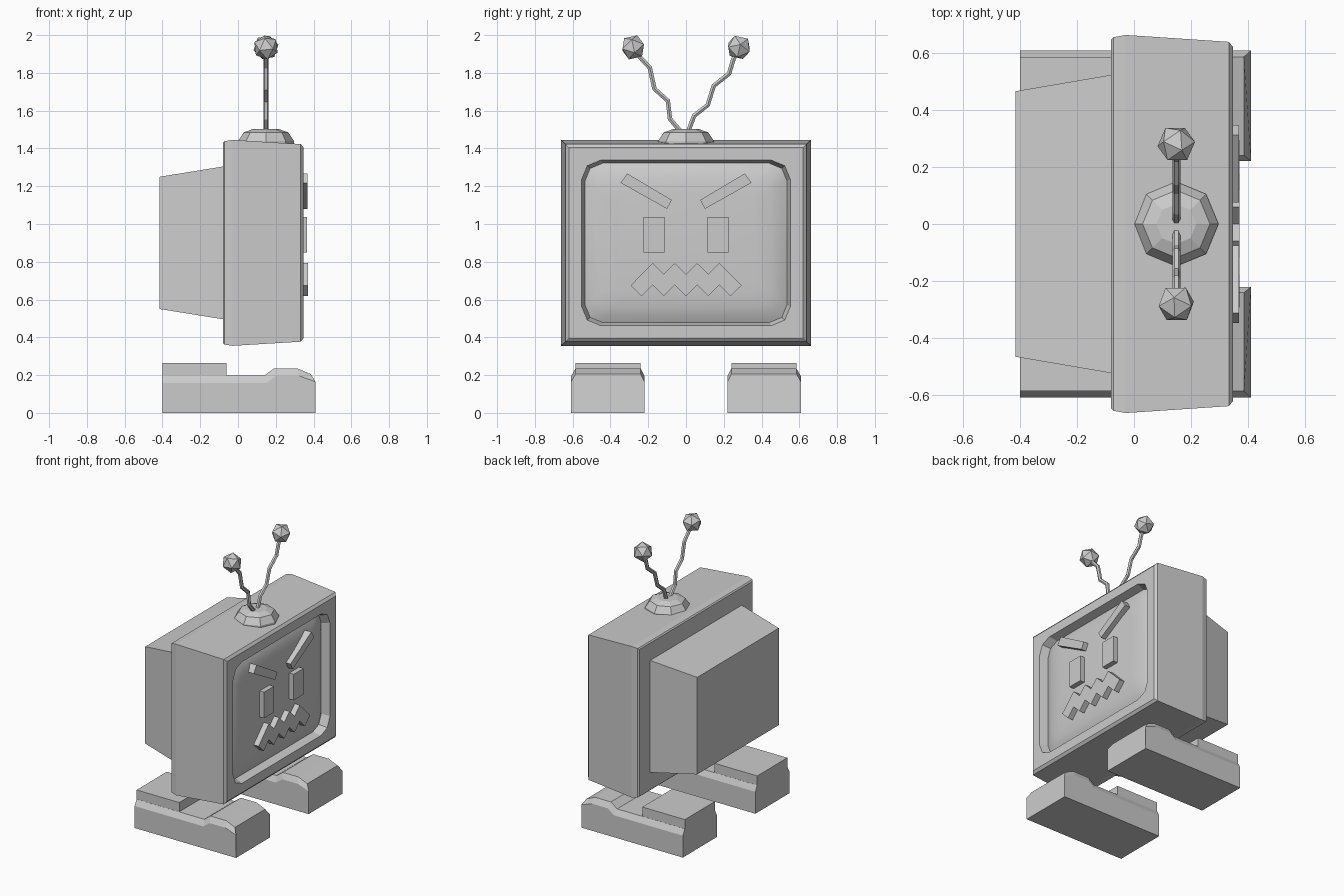
import bpy, bmesh, math
from mathutils import Vector, Euler

if "Cube" in bpy.data.objects:
    bpy.data.objects.remove(bpy.data.objects["Cube"])

grey = bpy.data.materials.new("light grey")
grey.diffuse_color = (0.6, 0.6, 0.6, 1)
grey.use_nodes = True
grey.node_tree.nodes["Principled BSDF"].inputs["Base Color"].default_value = grey.diffuse_color


def finish(name, bm, smooth=False):
    bmesh.ops.recalc_face_normals(bm, faces=bm.faces)
    mesh = bpy.data.meshes.new(name)
    bm.to_mesh(mesh)
    bm.free()
    mesh.materials.append(grey)
    obj = bpy.data.objects.new(name, mesh)
    bpy.context.collection.objects.link(obj)
    if smooth:
        bpy.context.view_layer.objects.active = obj
        obj.select_set(True)
        bpy.ops.object.shade_smooth_by_angle(angle=math.radians(35))
        obj.select_set(False)
    return obj


def loft(name, rings, cap_start=True, cap_end=True, smooth=False):
    """Skin a list of equally long closed rings."""
    bm = bmesh.new()
    loops = [[bm.verts.new(p) for p in ring] for ring in rings]
    n = len(loops[0])
    for a, b in zip(loops, loops[1:]):
        for i in range(n):
            j = (i + 1) % n
            bm.faces.new((a[i], a[j], b[j], b[i]))
    if cap_start:
        bm.faces.new(loops[0])
    if cap_end:
        bm.faces.new(loops[-1])
    return finish(name, bm, smooth)


CZ = 0.9  # height of the set's centre


def rect(x, hy, hz):
    return [(x, sy * hy, CZ + sz * hz) for sy, sz in ((-1, -1), (1, -1), (1, 1), (-1, 1))]


def rounded(x, hy, hz, r):
    """Rectangle with three points on every corner."""
    pts = []
    for k, (sy, sz) in enumerate(((1, 1), (-1, 1), (-1, -1), (1, -1))):
        for t in range(3):
            a = math.radians(90 * k + 45 * t)
            pts.append((x, sy * (hy - r) + r * math.cos(a), CZ + sz * (hz - r) + r * math.sin(a)))
    return pts


# Cabinet shell, open at the front
loft("cabinet", [rect(-0.08, 0.645, 0.53), rect(-0.072, 0.654, 0.538), rect(-0.03, 0.662, 0.545),
                 rect(0.332, 0.638, 0.523), rect(0.347, 0.62, 0.505)], cap_end=False)

# Front bezel between the rectangular edge and the rounded opening
bm = bmesh.new()
outer = [bm.verts.new(p) for p in rect(0.347, 0.62, 0.505)]
outer = [outer[2], outer[3], outer[0], outer[1]]
inner = [bm.verts.new(p) for p in rounded(0.347, 0.552, 0.438, 0.1)]
for k in range(4):
    c = inner[3 * k:3 * k + 3]
    bm.faces.new((outer[k], c[0], c[1]))
    bm.faces.new((outer[k], c[1], c[2]))
    bm.faces.new((outer[k], c[2], inner[(3 * k + 3) % 12], outer[(k + 1) % 4]))
finish("bezel", bm)

# Recess wall and bulging screen
loft("recess_wall", [rounded(0.347, 0.552, 0.438, 0.1), rounded(0.29, 0.535, 0.422, 0.095)],
     cap_start=False, cap_end=False)
loft("screen", [rounded(0.29, 0.535, 0.422, 0.095), rounded(0.309, 0.50, 0.387, 0.085),
                rounded(0.322, 0.455, 0.34, 0.075), rounded(0.33, 0.38, 0.27, 0.06)],
     cap_start=False, smooth=True)

# Tapered tube housing at the back
loft("rear_housing", [rect(-0.415, 0.465, 0.35), rect(-0.075, 0.523, 0.405)])


# Raised face pieces on the screen
def plate(name, outline, front):
    loft(name, [[(x, y, z) for y, z in outline] for x in (0.315, front)])


brow = [(0.312, 1.268), (0.346, 1.218), (0.10, 1.08), (0.075, 1.127)]
eye = [(0.113, 0.85), (0.225, 0.85), (0.225, 1.038), (0.113, 1.038)]
for side, s in (("left", 1), ("right", -1)):
    plate(side + "_brow", [(s * y, z) for y, z in brow], 0.367)
    plate(side + "_eye", [(s * y, z) for y, z in eye], 0.366)

# Zigzag mouth: upper edge left to right, then lower edge back
step = 0.0587
upper = [(-0.293, 0.675)] + [(step * k, 0.735 if k % 2 else 0.795) for k in range(-3, 4)]
upper = [(-0.293, 0.675)] + [(step * k, 0.793 if k % 2 else 0.735) for k in range(-3, 4)] + [(0.295, 0.675)]
lower = [(step * k, 0.618 if k % 2 == 0 else 0.677) for k in range(4, -5, -1)]
plate("mouth", upper + lower, 0.37)

# Octagonal antenna base
AX = 0.148


def disc(r, z):
    return [(AX + r * math.cos(math.pi * k / 4), r * math.sin(math.pi * k / 4), z) for k in range(8)]


loft("antenna_base", [disc(0.148, 1.42), disc(0.148, 1.44), disc(0.118, 1.485), disc(0.07, 1.502)])


# Bent rods with faceted tips
def rod(name, path, r=0.014):
    pts = [Vector((AX, y, z)) for y, z in path]
    rings = []
    for i, p in enumerate(pts):
        t = (pts[min(i + 1, len(pts) - 1)] - pts[max(i - 1, 0)]).normalized()
        u = Vector((1, 0, 0))
        v = t.cross(u)
        rings.append([p + r * (u * math.cos(math.pi * k / 3) + v * math.sin(math.pi * k / 3)) for k in range(6)])
    loft(name, rings)


rod("left_antenna", [(0.008, 1.48), (0.043, 1.573), (0.115, 1.63), (0.147, 1.732),
                     (0.228, 1.796), (0.25, 1.87), (0.28, 1.93)])
rod("right_antenna", [(-0.02, 1.48), (-0.085, 1.557), (-0.096, 1.652), (-0.167, 1.716),
                      (-0.192, 1.828), (-0.25, 1.89), (-0.28, 1.93)])
for name, y, turn in (("left_tip", 0.28, (0.4, 0.2, 0.3)), ("right_tip", -0.28, (-0.3, 0.2, 0.9))):
    bm = bmesh.new()
    bmesh.ops.create_icosphere(bm, subdivisions=1, radius=0.068)
    bmesh.ops.rotate(bm, verts=bm.verts, matrix=Euler(turn).to_matrix())
    bmesh.ops.translate(bm, verts=bm.verts, vec=(AX, y, 1.935))
    finish(name, bm)

# Feet: side profile with chamfered upper edges, plus a heel block
top = [(-0.4, 0.198), (0.14, 0.198), (0.19, 0.235), (0.315, 0.235), (0.385, 0.205)]
shoulder = [(-0.4, 0.158), (0.15, 0.158), (0.20, 0.195), (0.325, 0.195), (0.41, 0.165)]
for side, s in (("left", 1), ("right", -1)):
    def section(i):
        (xt, zt), (xs, zs) = top[i], shoulder[i]
        return [(xs, s * 0.22, 0), (xs, s * 0.22, zs), (xt, s * 0.24, zt),
                (xt, s * 0.585, zt), (xs, s * 0.608, zs), (xs, s * 0.608, 0)]
    loft(side + "_foot", [section(i) for i in range(5)])
    block = [(-0.4, 0.15), (-0.06, 0.15), (-0.06, 0.265), (-0.4, 0.265)]
    loft(side + "_heel", [[(x, s * y, z) for x, z in block] for y in (0.241, 0.584)])
